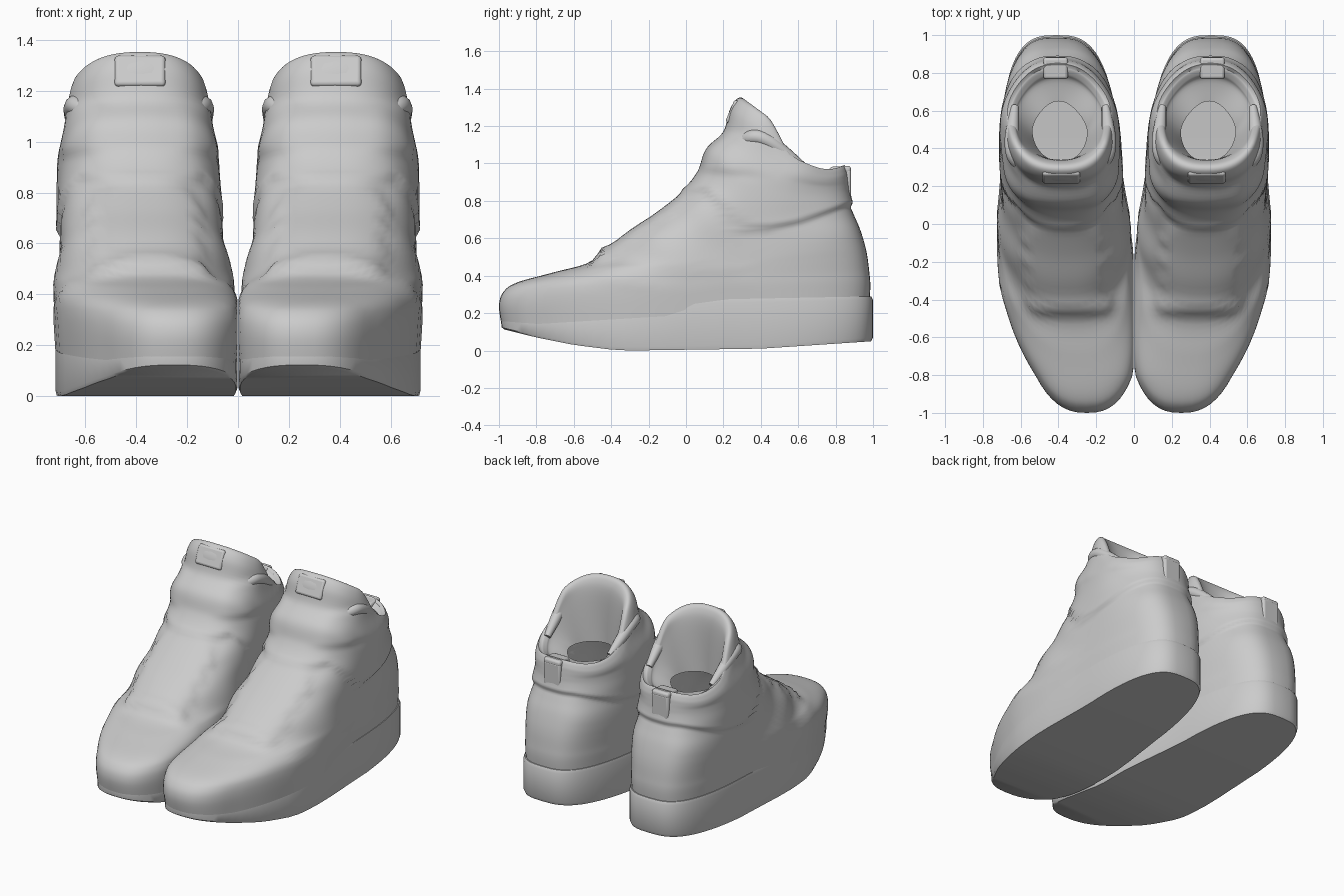
import bpy, bmesh, math
from mathutils import Vector

if "Cube" in bpy.data.objects:
    bpy.data.objects.remove(bpy.data.objects["Cube"])

grey = bpy.data.materials.new("light_grey")
grey.use_nodes = True
COLOUR = (0.6, 0.6, 0.6, 1)
grey.diffuse_color = COLOUR
grey.node_tree.nodes["Principled BSDF"].inputs["Base Color"].default_value = COLOUR

SEGMENTS = 72


def interp(x, pts):
    """Piecewise linear lookup."""
    if x <= pts[0][0]:
        return pts[0][1]
    for (a, p), (b, q) in zip(pts, pts[1:]):
        if x <= b:
            return p + (q - p) * (x - a) / (b - a)
    return pts[-1][1]


def smooth(a, b, x):
    s = min(max((x - a) / (b - a), 0), 1)
    return s * s * (3 - 2 * s)


def centre(y):
    return interp(y, [(-1, .25), (-.8, .265), (-.6, .31), (-.35, .355), (0, .372), (.4, .39), (1, .41)])


def signed_pow(v, p):
    return math.copysign(abs(v) ** p, v)


def ring(front, back, half, n, height, taper, egg=0):
    """Foot-shaped loop; height(y, v) gives z, with v running -1 (toe) to 1 (heel)."""
    pts = []
    for i in range(SEGMENTS):
        a = 2 * math.pi * i / SEGMENTS
        power = 2 / (n if math.cos(a) > 0 else n + .5 - 3 * egg)
        v, u = -signed_pow(math.cos(a), power), signed_pow(math.sin(a), power)
        y = (front + back) / 2 + v * (back - front) / 2
        reach = half * (1 - taper * smooth(-.2, .4, y)) * (1 - egg * smooth(0, 1, v))
        pts.append(Vector((max(centre(y) + u * reach, .002), y, height(y, v))))
    return pts


def finish(obj, angle=40):
    """Grey material, smooth shading and the matching right-hand part."""
    obj.data.materials.append(grey)
    bpy.ops.object.select_all(action='DESELECT')
    obj.select_set(True)
    bpy.context.view_layer.objects.active = obj
    bpy.ops.object.shade_smooth_by_angle(angle=math.radians(angle))
    mirror = obj.modifiers.new("pair", 'MIRROR')
    mirror.use_mirror_merge = False


def loft(name, rings, cap=False, relief=None, relief_end=0):
    bm = bmesh.new()
    loops = [[bm.verts.new(p) for p in r] for r in rings]
    for low, high in zip(loops, loops[1:]):
        for i in range(SEGMENTS):
            j = (i + 1) % SEGMENTS
            bm.faces.new((low[i], low[j], high[j], high[i]))
    if cap:
        r, half = loops[0], SEGMENTS // 2
        for i in range(half):
            quad = [r[i], r[-i], r[-i - 1], r[i + 1]]
            bm.faces.new(list(dict.fromkeys(quad)))
    if relief:
        bm.normal_update()
        moves = [(v, v.normal * relief(v.co)) for loop in loops[:relief_end] for v in loop]
        for v, d in moves:
            v.co += d
            v.co.x = max(v.co.x, .002)
    mesh = bpy.data.meshes.new(name)
    bm.to_mesh(mesh)
    bm.free()
    obj = bpy.data.objects.new(name, mesh)
    bpy.context.collection.objects.link(obj)
    finish(obj)


# Sole: flat tread with toe spring, straight wall and a small ledge at the heel
def tread(y, v):
    return interp(y, [(-1, .12), (-.8, .07), (-.6, .03), (-.4, .005), (-.3, 0), (.4, .01), (1, .05)])


def ledge(y, v):
    return interp(y, [(-1, .2), (-.5, .2), (0, .27), (1, .29)])


def wall(f):
    return lambda y, v: tread(y, v) * (1 - f) + ledge(y, v) * f


SOLE = [(-.97, .99, .349, tread), (-.985, 1, .354, wall(.08)), (-.99, 1, .354, wall(.5)),
        (-.985, 1, .354, wall(.92)), (-.97, .99, .349, ledge), (-.93, .95, .32, ledge)]
loft("sole", [ring(f, b, half, 2.5, z, .09) for f, b, half, z in SOLE], cap=True)

# Upper: front y, front z, back y, back z, half width, squareness, side sag
LEVELS = [
    (-.985, .13, .98, .25, .355, 2.5, 0),
    (-1, .24, .985, .32, .361, 2.5, 0),
    (-.975, .315, .985, .37, .364, 2.5, 0),
    (-.9, .365, .98, .42, .363, 2.5, 0),
    (-.7, .42, .97, .5, .361, 2.5, .01),
    (-.5, .48, .955, .57, .358, 2.5, .02),
    (-.3, .63, .93, .65, .352, 2.5, .02),
    (-.15, .73, .9, .72, .347, 2.5, .02),
    (0, .85, .875, .78, .345, 2.5, .02),
    (.08, .95, .86, .84, .342, 2.5, .03),
    (.12, 1.06, .855, .88, .34, 2.5, .05),
    (.2, 1.17, .85, .92, .335, 2.5, .08),
    (.235, 1.29, .845, .95, .325, 2.5, .11),
    (.28, 1.35, .83, .98, .305, 2.4, .12),
    (.32, 1.33, .795, .965, .275, 2.3, .12),
    (.34, 1.22, .76, .93, .255, 2.2, .08),
    (.33, .9, .65, .9, .165, 2, 0),
]
STEPS = 6


def catmull(a, b, c, d, t):
    return b + .5 * t * (c - a + t * (2 * a - 5 * b + 4 * c - d + t * (3 * (b - c) + d - a)))


def upper_rings():
    last = len(LEVELS) - 1
    for k in range(last * STEPS + 1):
        i = min(k // STEPS, last - 1)
        rows = [LEVELS[min(max(i + o, 0), last)] for o in (-1, 0, 1, 2)]
        yf, zf, yb, zb, half, n, sag = [catmull(*c, k / STEPS - i) for c in zip(*rows)]

        # The rim stays high around the tongue, then drops to the ankle
        def height(y, v):
            return zf + (zb - zf) * (v + 1) / 2 - sag * smooth(-.5, .08, v) * (1 - max(v, 0) ** 3)

        yield ring(yf, yb, half, n, height, .125, .17 * smooth(.6, .9, zb))


def upper_relief(p):
    x, y, z = p
    side = abs(x - centre(y))
    # Raised ankle collar above a slanting seam
    seam = interp(y, [(0, .82), (.1, .84), (.32, .62), (.6, .67), (.85, .76)])
    h = .02 * smooth(0, .03, z - seam) * (1 - smooth(.25, .45, z - seam))
    # Strap around the sides of the ankle
    h += .012 * smooth(.92, .98, z) * (1 - smooth(1.12, 1.17, z)) * smooth(.08, .2, side) * (1 - smooth(.3, .5, y))
    # Lace panel, scalloped along both edges
    instep = smooth(-.48, -.44, y) * (1 - smooth(-.04, .02, y)) * smooth(.44, .5, z)
    edge = .19 + .02 * math.sin(y * 58)
    h += .012 * instep * (1 - smooth(edge, edge + .04, side))
    # Lip where the toe cap meets the laces
    h += .02 * math.exp(-((y + .44) / .04) ** 2) * (1 - smooth(.18, .28, side)) * smooth(.4, .45, z)
    # Soft creases in the side panels
    crease = smooth(-.6, -.3, y) * (1 - smooth(.1, .3, y)) * smooth(.3, .4, z) * smooth(.2, .28, side)
    return h + .006 * crease * math.sin(13 * y + 17 * z)


loft("upper", list(upper_rings()), relief=upper_relief, relief_end=13 * STEPS)


# Padded ears at both sides of the collar, thickest at the tip
def ear(name, sign):
    curve = bpy.data.curves.new(name, 'CURVE')
    curve.dimensions = '3D'
    curve.bevel_depth, curve.bevel_resolution, curve.use_fill_caps = .042, 4, True
    path = [(.24, .62, .99, .5), (.255, .5, 1.08, .9), (.262, .4, 1.16, 1), (.235, .32, 1.14, 1), (.16, .28, 1.08, .5)]
    spline = curve.splines.new('NURBS')
    spline.points.add(len(path) - 1)
    for point, (x, y, z, radius) in zip(spline.points, path):
        point.co = (.39 + sign * x, y, z, 1)
        point.radius = radius
    spline.use_endpoint_u = True
    obj = bpy.data.objects.new(name, curve)
    bpy.context.collection.objects.link(obj)
    bpy.ops.object.select_all(action='DESELECT')
    obj.select_set(True)
    bpy.context.view_layer.objects.active = obj
    bpy.ops.object.convert(target='MESH')
    finish(bpy.context.object)


ear("outer_collar_ear", 1)
ear("inner_collar_ear", -1)


# Pull tab on the heel and patch on the tongue
def pad(name, loc, size, tilt=0):
    bpy.ops.mesh.primitive_cube_add(size=1, location=(0, 0, 0))
    obj = bpy.context.object
    obj.name = name
    for v in obj.data.vertices:
        c = Vector([a * b for a, b in zip(v.co, size)])
        v.co = Vector((c.x, c.y * math.cos(tilt) - c.z * math.sin(tilt),
                       c.y * math.sin(tilt) + c.z * math.cos(tilt))) + Vector(loc)
    bevel = obj.modifiers.new("soft_edges", 'BEVEL')
    bevel.width, bevel.segments = .015, 3
    finish(obj)


pad("heel_pull_tab", (.415, .858, .87), (.13, .05, .2))
pad("heel_tab_fold", (.415, .825, .965), (.13, .115, .04), .06)
pad("tongue_patch", (.385, .253, 1.275), (.2, .04, .13), -.4)
